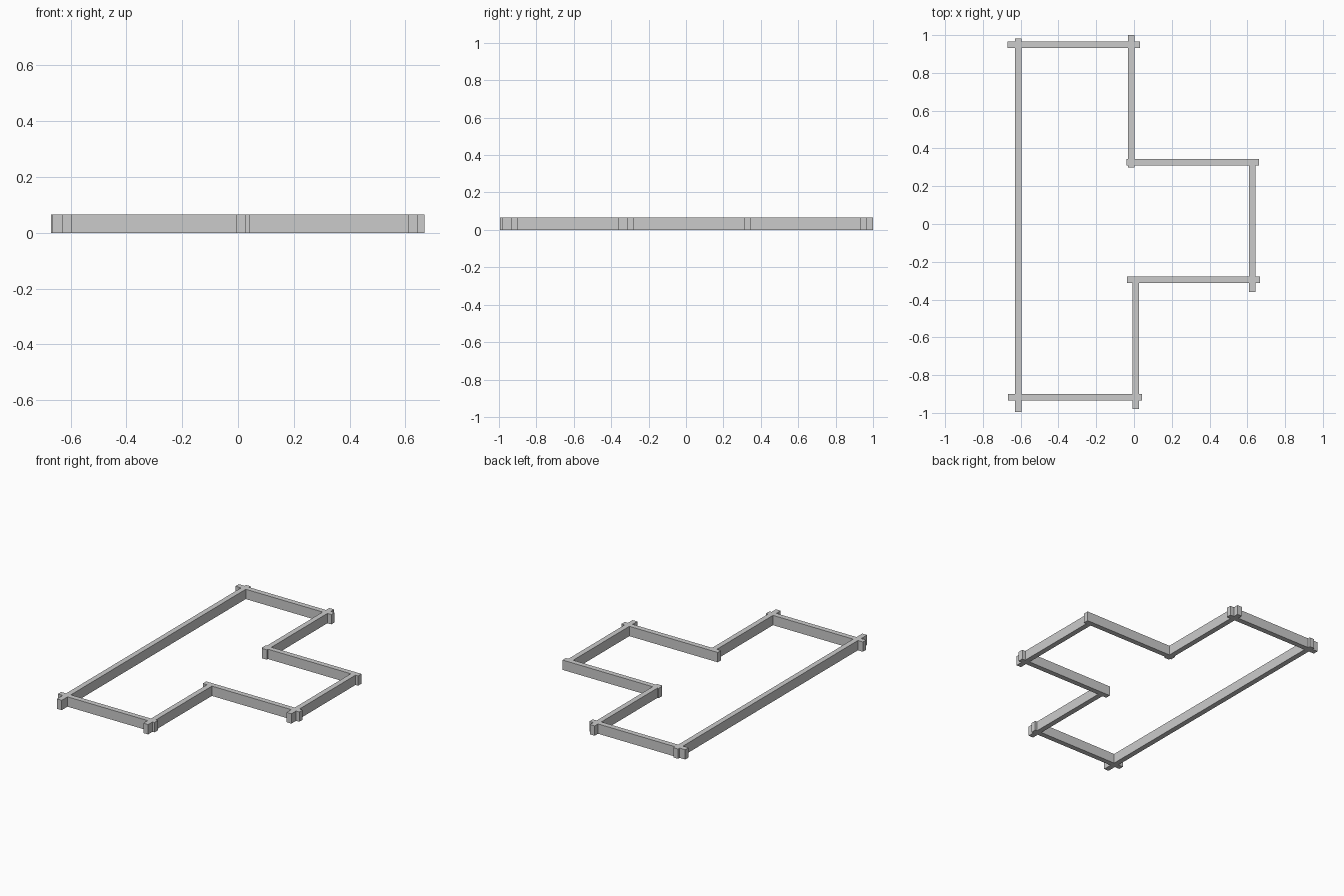
import bpy
import bmesh
from mathutils import Matrix, Vector

if "Cube" in bpy.data.objects:
    bpy.data.objects.remove(bpy.data.objects["Cube"])

HEIGHT = 0.065
WIDTH = 0.035


def beam(name, x0, x1, y0, y1):
    """Rectangular timber resting on the ground."""
    mesh = bpy.data.meshes.new(name)
    bm = bmesh.new()
    bmesh.ops.create_cube(bm, size=1.0)
    bm.transform(Matrix.Diagonal(Vector((x1 - x0, y1 - y0, HEIGHT, 1.0))))
    bm.to_mesh(mesh)
    bm.free()
    obj = bpy.data.objects.new(name, mesh)
    obj.location = ((x0 + x1) / 2, (y0 + y1) / 2, HEIGHT / 2)
    bpy.context.collection.objects.link(obj)


# Beams along x: name, centre y, start x, end x
for name, y, x0, x1 in [
    ("back_beam", 0.948, -0.67, 0.032),
    ("bay_back_beam", 0.327, -0.04, 0.663),
    ("bay_front_beam", -0.295, -0.038, 0.668),
    ("front_beam", -0.917, -0.666, 0.042),
]:
    beam(name, x0, x1, y - WIDTH / 2, y + WIDTH / 2)

# Beams along y: name, centre x, start y, end y
for name, x, y0, y1 in [
    ("long_side_beam", -0.612, -0.995, 0.982),
    ("inner_back_beam", -0.014, 0.298, 1.0),
    ("bay_side_beam", 0.627, -0.361, 0.343),
    ("inner_front_beam", 0.01, -0.98, -0.279),
]:
    beam(name, x - WIDTH / 2, x + WIDTH / 2, y0, y1)
